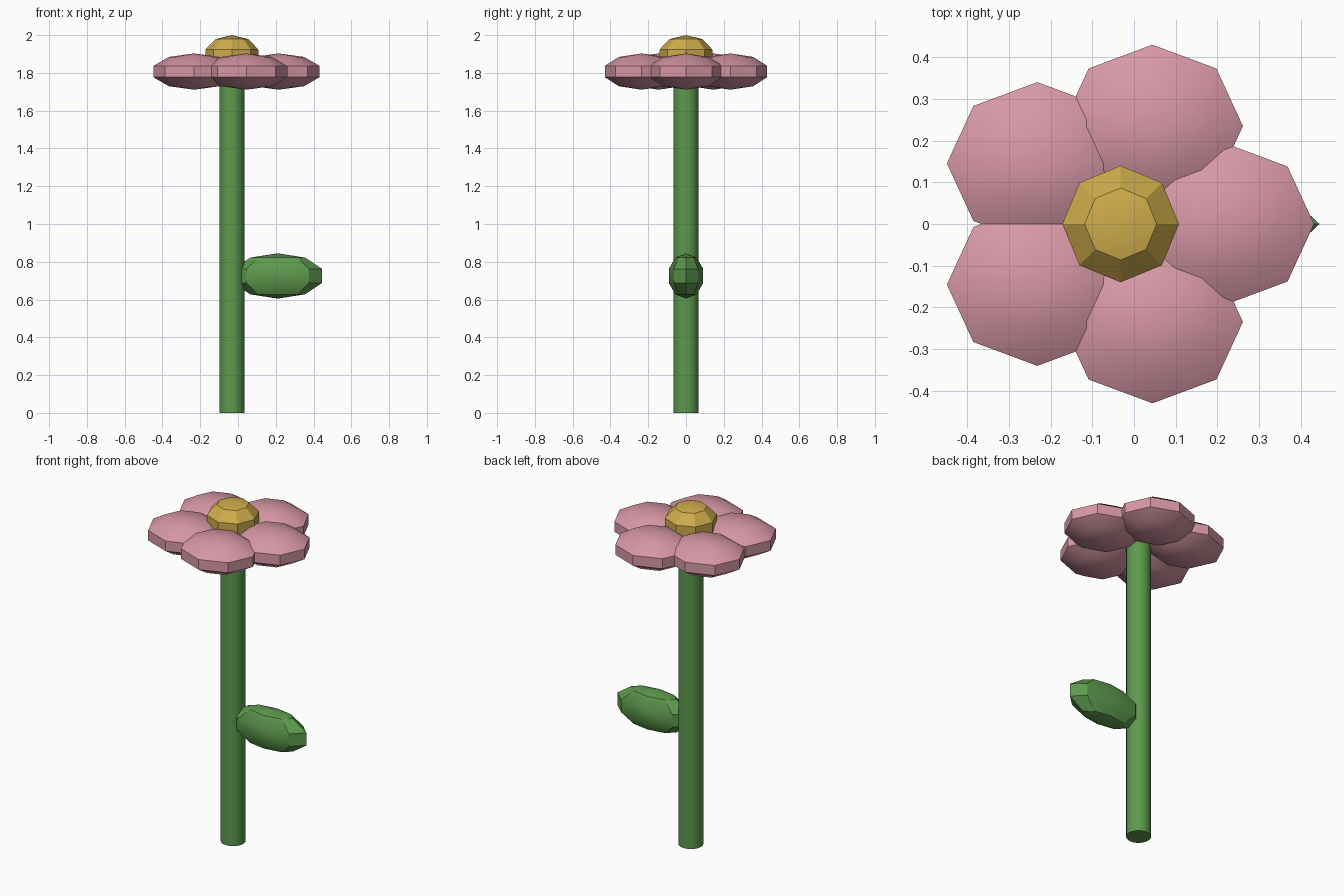
import bpy, math

cube = bpy.data.objects.get("Cube")
if cube:
    bpy.data.objects.remove(cube, do_unlink=True)


def material(name, rgb):
    m = bpy.data.materials.new(name)
    m.use_nodes = True
    m.diffuse_color = (*rgb, 1)
    bsdf = next(n for n in m.node_tree.nodes if n.type == 'BSDF_PRINCIPLED')
    bsdf.inputs["Base Color"].default_value = (*rgb, 1)
    return m


PINK = material("petal pink", (0.68, 0.31, 0.38))
YELLOW = material("pollen yellow", (0.62, 0.41, 0.07))
GREEN = material("stem green", (0.11, 0.32, 0.075))


def finish(name, mat):
    ob = bpy.context.object
    ob.name = ob.data.name = name
    ob.data.materials.append(mat)
    bpy.ops.object.transform_apply(location=False, rotation=False, scale=True)
    bpy.ops.object.shade_smooth_by_angle(angle=math.radians(30))
    return ob


def blob(name, loc, radii, mat):
    """Low-poly ellipsoid: eight sides, five bands."""
    bpy.ops.mesh.primitive_uv_sphere_add(segments=8, ring_count=5, radius=1, location=loc)
    bpy.context.object.scale = radii
    return finish(name, mat)


AXIS_X = -0.032   # stem axis
HEAD_Z = 1.807    # petal height

# Stem
bpy.ops.mesh.primitive_cylinder_add(vertices=32, radius=0.066, depth=HEAD_Z,
                                    location=(AXIS_X, 0, HEAD_Z / 2))
finish("stem", GREEN)

# Leaf
blob("leaf", (0.21, 0, 0.725), (0.247, 0.096, 0.12), GREEN)

# Five petals in a ring
for i in range(5):
    a = math.radians(72 * i)
    loc = (AXIS_X + 0.247 * math.cos(a), 0.247 * math.sin(a), HEAD_Z)
    blob(f"petal_{i + 1}", loc, (0.228, 0.205, 0.096), PINK)

# Flower centre
blob("flower_centre", (AXIS_X, 0, 1.89), (0.147, 0.147, 0.11), YELLOW)
